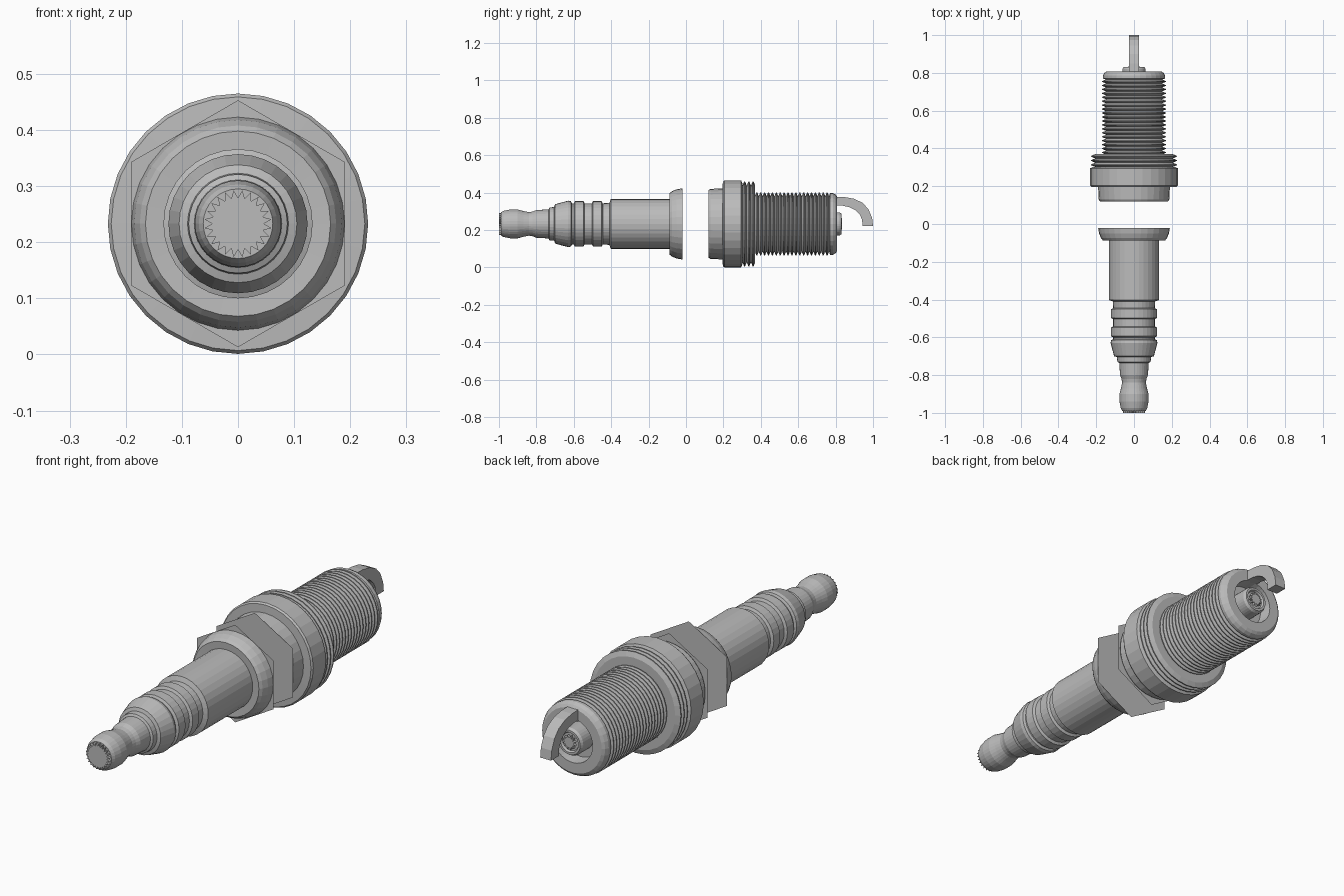
import bpy, bmesh, math
from mathutils import Vector

if "Cube" in bpy.data.objects:
    bpy.data.objects.remove(bpy.data.objects["Cube"])

AXIS_Z = 0.233
SIDES = 32

steel = bpy.data.materials.new("plain_grey")
steel.use_nodes = True
GREY = (0.5, 0.5, 0.5, 1)
steel.diffuse_color = GREY
steel.node_tree.nodes["Principled BSDF"].inputs["Base Color"].default_value = GREY


def finish(name, bm):
    bmesh.ops.recalc_face_normals(bm, faces=bm.faces)
    mesh = bpy.data.meshes.new(name)
    bm.to_mesh(mesh)
    bm.free()
    mesh.materials.append(steel)
    obj = bpy.data.objects.new(name, mesh)
    bpy.context.collection.objects.link(obj)
    return obj


def ring(bm, y, radii, count):
    """Ring of vertices about the long axis, cycling through the radii."""
    verts = []
    for i in range(count):
        a = math.pi / 2 + 2 * math.pi * i / count
        r = radii[i % len(radii)]
        verts.append(bm.verts.new((r * math.cos(a), y, AXIS_Z + r * math.sin(a))))
    return verts


def bridge(bm, a, b):
    n = len(a)
    for i in range(n):
        bm.faces.new((a[i], a[(i + 1) % n], b[(i + 1) % n], b[i]))


def lathe(name, profile, cap_start=False, cap_end=False):
    """Turn (y, radius) points about the long axis."""
    bm = bmesh.new()
    rings = [ring(bm, y, [r], SIDES) for y, r in profile]
    for a, b in zip(rings, rings[1:]):
        bridge(bm, a, b)
    if cap_start:
        bm.faces.new(rings[0])
    if cap_end:
        bm.faces.new(rings[-1])
    return finish(name, bm)


def prism(name, y0, y1, radii, count):
    bm = bmesh.new()
    a, b = ring(bm, y0, radii, count), ring(bm, y1, radii, count)
    bridge(bm, a, b)
    bm.faces.new(a)
    bm.faces.new(b)
    return finish(name, bm)


def ridges(start, end, count, root, crest):
    """Profile of evenly spaced V-shaped ridges."""
    step = (end - start) / count
    points = []
    for i in range(count):
        y = start + i * step
        points += [(y, root), (y + step * 0.4, crest), (y + step * 0.6, crest)]
    return points + [(end, root)]


# Terminal cap with its knurled tip
lathe("terminal_cap", [
    (-0.99, 0.062), (-0.975, 0.07), (-0.94, 0.077), (-0.9, 0.077), (-0.87, 0.069),
    (-0.84, 0.063), (-0.82, 0.066), (-0.8, 0.074), (-0.73, 0.078)], cap_start=True)
prism("terminal_knurl", -1.0, -0.985, [0.046, 0.06], 48)

# Ribbed insulator
rib = [(-0.735, 0.078), (-0.73, 0.088), (-0.705, 0.09), (-0.7, 0.105), (-0.69, 0.108),
       (-0.63, 0.124), (-0.615, 0.121), (-0.61, 0.11)]
for y in (-0.6, -0.503):
    rib += [(y, 0.11), (y + 0.006, 0.122), (y + 0.052, 0.122), (y + 0.058, 0.11)]
lathe("ribbed_insulator", rib + [
    (-0.41, 0.112), (-0.402, 0.133), (-0.085, 0.133)])

# Flared collar in front of the nut
lathe("flared_collar", [(-0.085, 0.13), (-0.087, 0.165), (-0.075, 0.175),
                        (-0.05, 0.185), (-0.02, 0.19)])

# Open hexagonal nut: only the two end plates
for name, y in (("front_nut_plate", -0.02), ("rear_nut_plate", 0.12)):
    plate = bmesh.new()
    plate.faces.new(ring(plate, y, [0.22], 6))
    finish(name, plate)

# Shell behind the nut and its seat flange
lathe("shell_flange", [(0.12, 0.18), (0.13, 0.187), (0.195, 0.19), (0.197, 0.226),
                       (0.205, 0.232), (0.295, 0.232), (0.302, 0.215)])
lathe("seat_gasket", ridges(0.302, 0.37, 3, 0.205, 0.227) + [(0.37, 0.15)])

# Threaded barrel
lathe("threaded_barrel", ridges(0.368, 0.765, 19, 0.148, 0.169))

# Rounded end of the shell with a recess around the core
lathe("shell_end", [(0.765, 0.148), (0.77, 0.165), (0.785, 0.165), (0.8, 0.157),
                    (0.808, 0.145), (0.808, 0.1), (0.75, 0.095), (0.75, 0.05)])
lathe("core_insulator", [(0.75, 0.062), (0.82, 0.062), (0.832, 0.055), (0.832, 0.045),
                         (0.822, 0.04)], cap_end=True)
prism("centre_electrode", 0.8, 0.834, [0.022, 0.032], 24)

# Ground electrode: a flat strap swept along a hooked path
outer = [(0.795, 0.378), (0.85, 0.376), (0.9, 0.367), (0.945, 0.345),
         (0.975, 0.312), (0.995, 0.265), (1.0, 0.222)]
inner = [(0.795, 0.332), (0.84, 0.33), (0.875, 0.322), (0.905, 0.307),
         (0.928, 0.285), (0.942, 0.255), (0.943, 0.222)]
bm = bmesh.new()
sections = []
for (yo, zo), (yi, zi) in zip(outer, inner):
    sections.append([bm.verts.new(Vector(p)) for p in (
        (-0.027, yo, zo), (0.027, yo, zo), (0.027, yi, zi), (-0.027, yi, zi))])
for a, b in zip(sections, sections[1:]):
    bridge(bm, a, b)
bm.faces.new(sections[0])
bm.faces.new(sections[-1])
finish("ground_electrode", bm)
